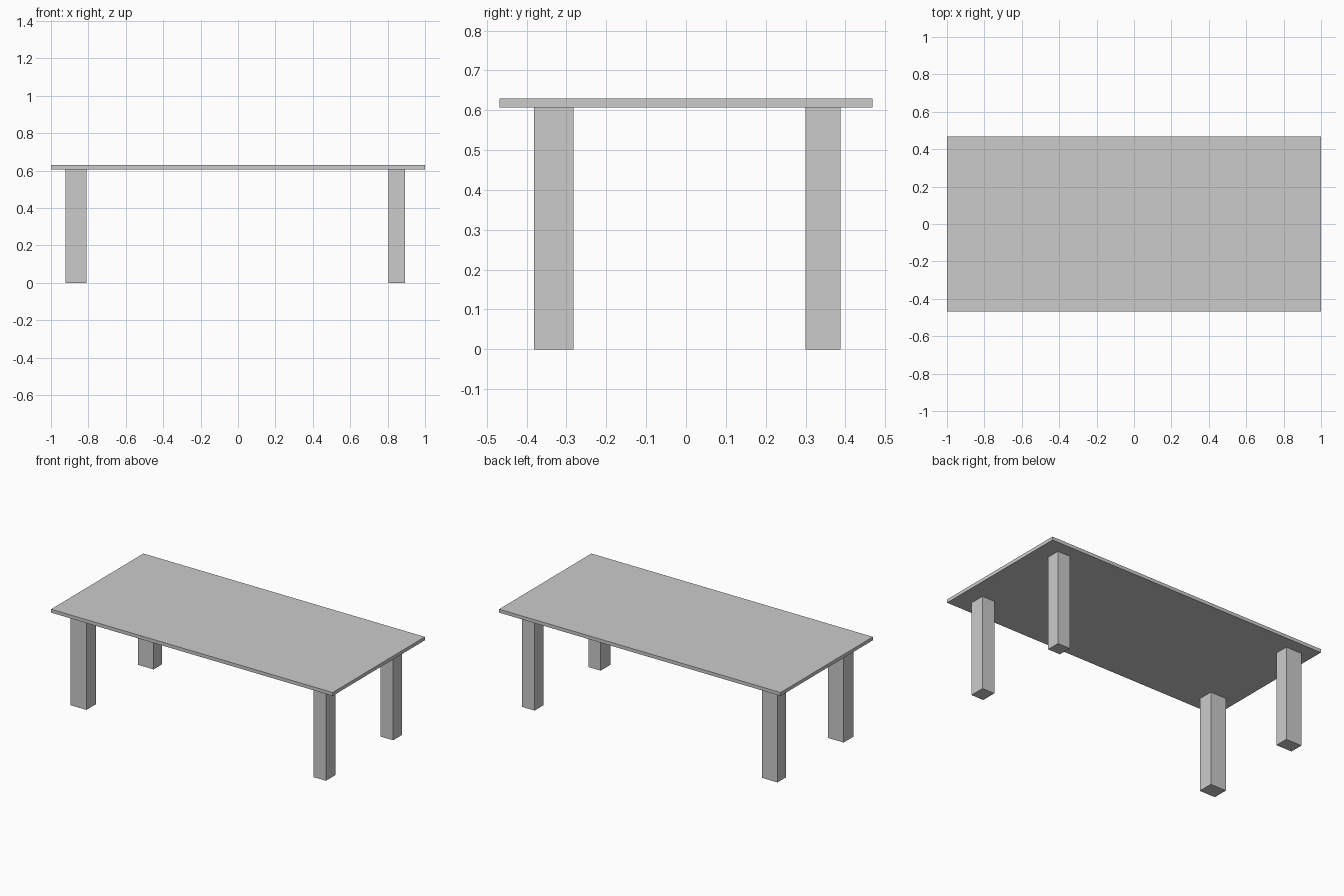
import bpy

if "Cube" in bpy.data.objects:
    bpy.data.objects.remove(bpy.data.objects["Cube"])

def box(name, x, y, z):
    """Axis-aligned box from (min, max) ranges."""
    bpy.ops.mesh.primitive_cube_add(size=1, location=[(a + b) / 2 for a, b in (x, y, z)])
    ob = bpy.context.object
    ob.name = name
    ob.scale = [b - a for a, b in (x, y, z)]
    bpy.ops.object.transform_apply(location=False, rotation=False, scale=True)
    return ob

LEG_TOP, TOP = 0.607, 0.629

# Thin flat tabletop
box("tabletop", (-1, 1), (-0.468, 0.468), (LEG_TOP, TOP))

# Four legs: thickness differs slightly from side to side
leg_x = {"left": (-0.922, -0.81), "right": (0.804, 0.892)}
leg_y = {"front": (-0.381, -0.283), "back": (0.3, 0.388)}
for y_name, y in leg_y.items():
    for x_name, x in leg_x.items():
        box(f"{y_name}_{x_name}_leg", x, y, (0, LEG_TOP))
